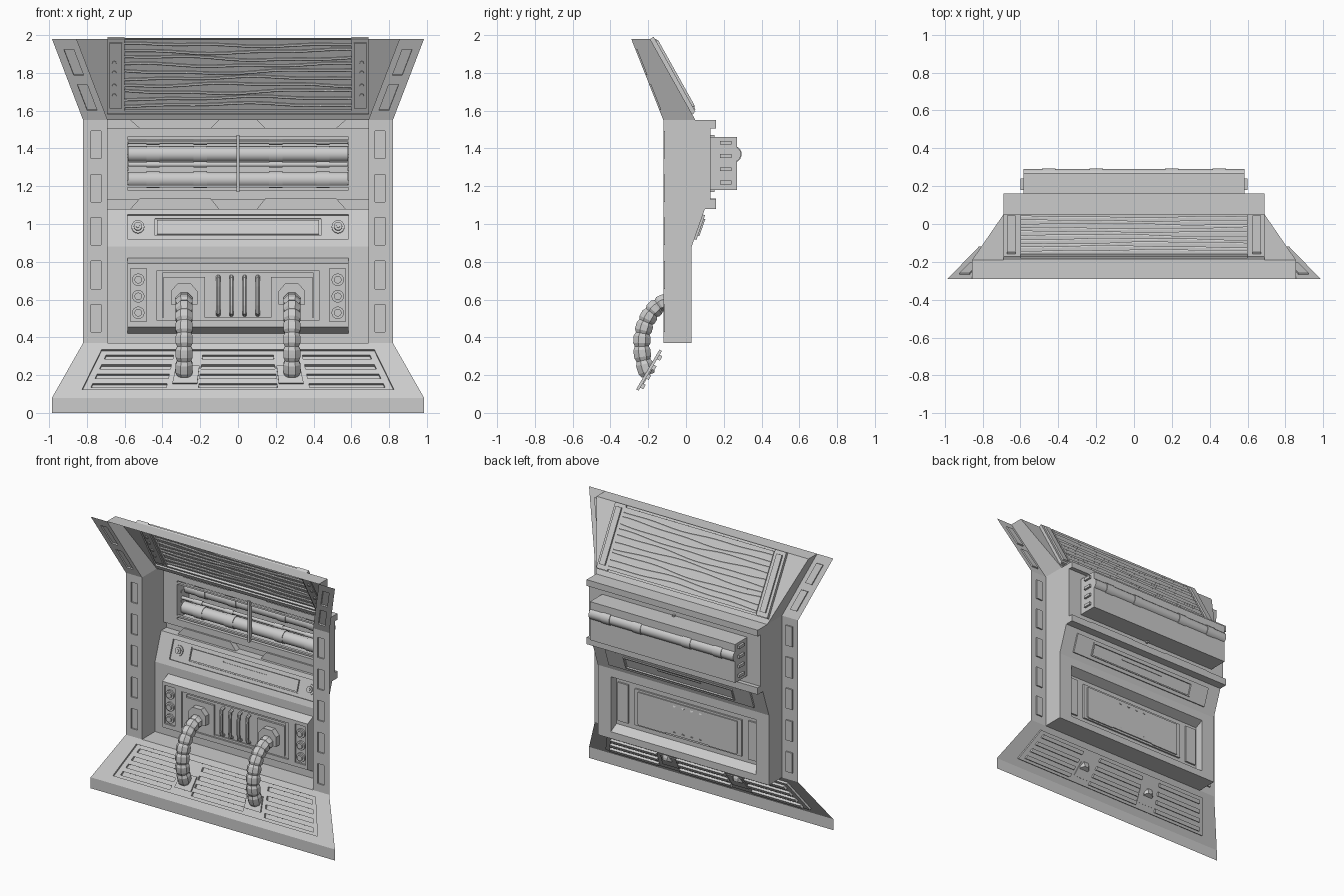
import bpy, bmesh, math, random
from mathutils import Vector
from mathutils.geometry import interpolate_bezier

if "Cube" in bpy.data.objects:
    bpy.data.objects.remove(bpy.data.objects["Cube"])

random.seed(4)


def mesh(name, verts, faces, recalc=True, front=None):
    bm = bmesh.new()
    vs = [bm.verts.new(v) for v in verts]
    for f in faces:
        bm.faces.new([vs[i] for i in f])
    bmesh.ops.remove_doubles(bm, verts=bm.verts, dist=1e-5)
    if recalc:
        bmesh.ops.recalc_face_normals(bm, faces=bm.faces)
    if front is not None:
        bm.normal_update()
        if sum(f.normal.dot(front) * f.calc_area() for f in bm.faces) < 0:
            bmesh.ops.reverse_faces(bm, faces=bm.faces)
    me = bpy.data.meshes.new(name)
    bm.to_mesh(me)
    bm.free()
    ob = bpy.data.objects.new(name, me)
    bpy.context.collection.objects.link(ob)
    return ob


def panel(name, f, s, t, recesses):
    """Sheet f(s, t, depth) with stepped rectangular recesses (s0, s1, t0, t1, depth); None = hole."""
    ss = sorted({*s, *[v for r in recesses for v in r[:2]]})
    ts = sorted({*t, *[v for r in recesses for v in r[2:4]]})

    def level(i, j):
        if not (0 <= i < len(ss) - 1 and 0 <= j < len(ts) - 1):
            return 0
        a, b, d = (ss[i] + ss[i + 1]) / 2, (ts[j] + ts[j + 1]) / 2, 0
        for r in recesses:
            if r[0] < a < r[1] and r[2] < b < r[3]:
                d = r[4]
        return d
    verts, faces = [], []

    def quad(*p):
        faces.append(range(len(verts), len(verts) + 4))
        verts.extend(f(*q) for q in p)
    for i in range(-1, len(ss) - 1):
        for j in range(-1, len(ts) - 1):
            d, r, u = level(i, j), level(i + 1, j), level(i, j + 1)
            if i >= 0 and j >= 0 and d is not None:
                a, b, c, e = ss[i], ss[i + 1], ts[j], ts[j + 1]
                quad((a, c, d), (b, c, d), (b, e, d), (a, e, d))
            if j >= 0 and None not in (d, r) and d != r:
                a, c, e = ss[i + 1], ts[j], ts[j + 1]
                quad((a, c, d), (a, c, r), (a, e, r), (a, e, d))
            if i >= 0 and None not in (d, u) and d != u:
                a, b, c = ss[i], ss[i + 1], ts[j + 1]
                quad((a, c, d), (b, c, d), (b, c, u), (a, c, u))
    front = Vector(f(ss[0], ts[0], -1)) - Vector(f(ss[0], ts[0], 0))
    return mesh(name, verts, faces, front=front)


def sheet(name, pts, front):
    return mesh(name, pts, [range(len(pts))], front=Vector(front))


def prism(name, pts, f, d0, d1):
    n = len(pts)
    verts = [f(*p, d) for d in (d0, d1) for p in pts]
    return mesh(name, verts, [range(n), range(n, 2 * n)] +
                [(i, (i + 1) % n, n + (i + 1) % n, n + i) for i in range(n)])


def rect(a, b, c, d):
    return [(a, c), (b, c), (b, d), (a, d)]


def disc(x, z, r, n=16):
    return [(x + r * math.cos(2 * math.pi * i / n), z + r * math.sin(2 * math.pi * i / n)) for i in range(n)]


def tube(name, pts, radii, n, ref, smooth=True):
    pts, ref, verts, faces = [Vector(p) for p in pts], Vector(ref), [], []
    for i, p in enumerate(pts):
        tan = (pts[min(i + 1, len(pts) - 1)] - pts[max(i - 1, 0)]).normalized()
        a = (ref - tan * ref.dot(tan)).normalized()
        b = tan.cross(a)
        r = radii[i] if isinstance(radii, list) else radii
        for k in range(n):
            w = 2 * math.pi * (k + .5) / n
            verts.append(p + (a * math.cos(w) + b * math.sin(w)) * r)
        if i:
            faces += [((i - 1) * n + k, (i - 1) * n + (k + 1) % n, i * n + (k + 1) % n, i * n + k) for k in range(n)]
    faces += [range(n), range((len(pts) - 1) * n, len(pts) * n)]
    ob = mesh(name, verts, faces)
    if smooth:
        for p in ob.data.polygons:
            p.use_smooth = len(p.vertices) == 4 and n > 8
    return ob


# surface mappings (s, t, depth behind surface)
def at(y):
    return lambda x, z, d: (x, y + d, z)
def floor_map(s, t, d):
    return (s * (.985 - .165 * t), -.29 + .17 * t + .86 * d, .08 + .29 * t - .5 * d)
def slope_map(x, z, d):
    return (x, .03 + .35 * (z - .88) + .944 * d, z - .33 * d)
def ceil_map(x, t, d):
    return (x, .05 - .24 * t + .873 * d, 1.55 + .43 * t + .487 * d)

# floor grille with front apron
slots = [(-.86, .86, .155, .88, .015)]
for t in (.25, .42, .59, .77):
    for a, b in ((-.82, -.4), (-.22, .22), (.4, .82)):
        slots.append((a, b, t - .04, t + .04, .032))
panel("floor_grille", floor_map, (-1, 1), (0, 1), slots)
sheet("floor_apron", [(-.985, -.29, 0), (.985, -.29, 0), (.985, -.29, .08), (-.985, -.29, .08)], (0, -1, 0))
sheet("lower_ledge", [(-.69, -.12, .37), (.69, -.12, .37), (.69, .03, .37), (-.69, .03, .37)], (0, 0, 1))

# side posts, leaning wings and inner walls
for m in (-1, 1):
    panel("side_post", lambda s, z, d: (m * (.69 + .13 * s), -.12 + d, z), (0, 1), (.37, 1.55),
          [(.28, .68, z - .073, z + .073, .01) for z in (.5, .73, .962, 1.19, 1.42)])
    panel("upper_wing", lambda s, t, d: (m * (.69 + .13 * s + .165 * t), -.12 - .17 * t + .93 * d, 1.55 + .43 * t + .37 * d),
          (0, 1), (0, 1), [(.28, .68, c - .16, c + .16, .01) for c in (.28, .71)])
    sheet("inner_wall", [(m * .69, y, z) for y, z in ((-.12, .37), (.03, .37), (.03, .88), (.1, 1.08), (.13, 1.08),
                                                      (.13, 1.55), (-.12, 1.55))], (-m, 0, 0))
    sheet("upper_inner_wall", [(m * .69, -.12, 1.55), (m * .69, .05, 1.55), (m * .855, -.19, 1.98),
                               (m * .855, -.29, 1.98)], (-m, 0, 0))
    sheet("ceiling_side", [(m * .69, .05, 1.55), (m * .855, -.19, 1.98), (m * .69, -.19, 1.98)], (0, -1, 0))
sheet("top_cap", [(-.855, -.29, 1.98), (.855, -.29, 1.98), (.855, -.19, 1.98), (-.855, -.19, 1.98)], (0, 0, 1))

# overhead screen with side brackets and wavy relief
panel("overhead_screen", ceil_map, (-.69, .69), (0, 1),
      [(-.69, .69, .07, 1, .012), (-.6, .6, .1, .97, .028)])
for m in (-1, 1):
    prism("screen_bracket", rect(m * .615, m * .68, .14, .94), ceil_map, .002, .012)
    prism("screen_back_rail", rect(m * .6, m * .69, .08, 1), ceil_map, .012, .022)
    prism("screen_back_rail_ridge", rect(m * .625, m * .67, .14, .95), ceil_map, .022, .034)
    for t in (.3, .42, .58, .7):
        prism("bracket_bolt", [(m * .655 + .011 * math.cos(k * .785), t + .026 * math.sin(k * .785)) for k in range(8)],
              ceil_map, -.004, .002)
for i in range(10):
    p, q, a = random.uniform(0, 6), random.uniform(0, 6), random.uniform(.012, .024)
    pts = []
    for k in range(41):
        x = -.6 + 1.2 * k / 40
        pts.append(ceil_map(x, .16 + .082 * i + a * math.sin(5 * x + p) + .008 * math.sin(13 * x + q), .024))
    tube("screen_wave", pts, .008, 6, (0, 1, 0))

# lower wall and protruding hose console
panel("lower_wall", at(.03), (-.69, .69), (.37, .88), [(-.585, .585, .42, .82, None)])
Y = -.035
rec = [(-.43, .43, .49, .755, .012), (-.4, .4, .505, .74, .02)]
for m in (-1, 1):
    a, b = sorted((m * .485, m * .57))
    rec.append((a, b, .485, .765, .012))
panel("hose_console", at(Y), (-.585, .585), (.455, .79), rec)
for z0, z1 in ((.455, .42), (.79, .82)):
    sheet("console_chamfer", [(-.585, Y, z0), (.585, Y, z0), (.585, .03, z1), (-.585, .03, z1)], (0, -1, 0))
for m in (-1, 1):
    sheet("console_side", [(m * .585, Y, .455), (m * .585, Y, .79), (m * .585, .03, .82), (m * .585, .03, .42)], (m, 0, 0))
    for z in (.53, .617, .705):
        prism("knob_base", disc(m * .528, z, .033), at(Y), 0, .012)
        prism("knob", disc(m * .528, z, .02), at(Y), -.012, 0)
    # hose plates, collars and segmented hoses
    x = m * .285
    prism("hose_plate", rect(x - .11, x + .11, .5, .72), at(Y), .006, .02)
    prism("hose_collar", [(x - .07, .575), (x + .07, .575), (x + .07, .645), (x + .035, .685), (x - .035, .685),
                          (x - .07, .645)], at(Y), -.035, .01)
    path = interpolate_bezier(Vector((x, -.05, .59)), Vector((x, -.19, .61)), Vector((x, -.29, .41)),
                              Vector((x, -.2, .2)), 33)
    tube("hose", path, [(.04, .049, .049, .049)[i % 4] for i in range(33)], 8, (1, 0, 0))
    prism("hose_socket", rect(m * .23, m * .37, .28, .6), floor_map, .004, .02)
for x in (-.105, -.035, .035, .105):
    tube("vent_bar", [(x, -.015, .72), (x, -.04, .71), (x, -.045, .67), (x, -.045, .57), (x, -.04, .53), (x, -.015, .52)],
         .012, 8, (1, 0, 0))

# sloped drawer console
panel("drawer_console", slope_map, (-.69, .69), (.88, 1.08),
      [(-.585, .585, .92, 1.05, .012), (-.44, .44, .942, 1.032, .02), (-.43, .43, .95, 1.024, .008),
       (-.175, .175, .998, 1.006, .014)])
for m in (-1, 1):
    for r, d in ((.034, .004), (.022, -.006), (.01, -.012)):
        prism("drawer_knob", disc(m * .53, .988, r), slope_map, d, .012)

# upper wall: recessed pipe bay, notched lips
panel("pipe_bay_wall", at(.13), (-.69, .69), (1.08, 1.55),
      [(-.585, .585, 1.18, 1.46, .14), (-.69, .69, 1.08, 1.13, .03), (-.69, .69, 1.505, 1.55, .03)])
sheet("lower_shelf", [(-.69, .1, 1.08), (.69, .1, 1.08), (.69, .16, 1.08), (-.69, .16, 1.08)], (0, 0, 1))
sheet("upper_shelf", [(-.69, .05, 1.55), (.69, .05, 1.55), (.69, .16, 1.55), (-.69, .16, 1.55)], (0, 0, -1))
for m in (-1, 1):
    for z0, z1, w in ((1.08, 1.135, "lower_tab"), (1.55, 1.505, "upper_tab")):
        prism(w, [(m * .1, z0), (m * .57, z0), (m * .52, z1), (m * .145, z1)], at(.13), -.012, .03)
    # side fins of the bay
    for z in (1.22, 1.29, 1.36, 1.43):
        prism("bay_fin", rect(m * .58, m * .6, z - .01, z + .01), at(.18), 0, .06)

# pipes and bars in the bay
for y, z, r in ((.25, 1.37, .041), (.215, 1.235, .042), (.19, 1.315, .012), (.2, 1.435, .012)):
    tube("bay_pipe", [(-.583, y, z), (.583, y, z)], r, 16, (0, 1, 0))
    for x in (-.45, -.2, .2, .45):
        tube("pipe_collar", [(x - .035, y, z), (x + .035, y, z)], r + .004, 16, (0, 1, 0))
for z in (1.2, 1.44):
    prism("bay_bar", rect(-.585, .585, z - .006, z + .006), at(.13), 0, .02)
prism("bay_divider", rect(-.008, .008, 1.17, 1.47), at(.12), 0, .03)
